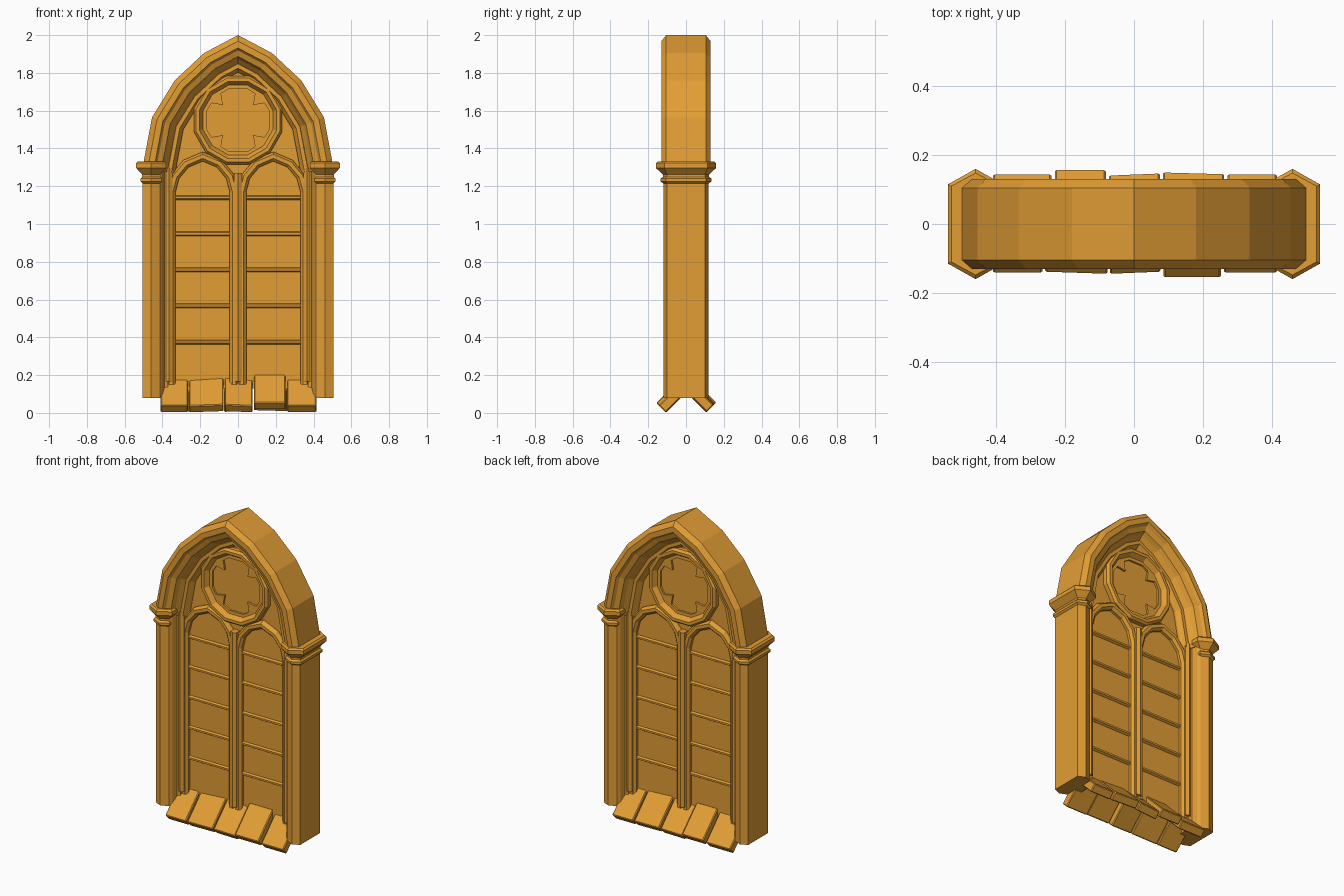
import bpy, bmesh, math
from mathutils import Vector

cube = bpy.data.objects.get("Cube")
if cube:
    bpy.data.objects.remove(cube)

# One warm ochre stone colour
stone = bpy.data.materials.new("ochre_stone")
stone.use_nodes = True
COLOUR = (0.76, 0.34, 0.035, 1)
stone.diffuse_color = COLOUR
stone.node_tree.nodes["Principled BSDF"].inputs["Base Color"].default_value = COLOUR


def finish(name, bm):
    bmesh.ops.recalc_face_normals(bm, faces=bm.faces)
    mesh = bpy.data.meshes.new(name)
    bm.to_mesh(mesh)
    bm.free()
    mesh.materials.append(stone)
    obj = bpy.data.objects.new(name, mesh)
    bpy.context.collection.objects.link(obj)
    return obj


def loft(name, loops, closed=False):
    """Skin matching loops of points; cap both ends unless closed."""
    bm = bmesh.new()
    rings = [[bm.verts.new(p) for p in loop] for loop in loops]
    pairs = list(zip(rings, rings[1:]))
    if closed:
        pairs.append((rings[-1], rings[0]))
    else:
        bm.faces.new(rings[0])
        bm.faces.new(rings[-1])
    for a, b in pairs:
        for i in range(len(a)):
            j = (i + 1) % len(a)
            bm.faces.new((a[i], a[j], b[j], b[i]))
    return finish(name, bm)


def offset(path, r, closed=False):
    """Move an x-z path to the left of its direction, with mitred corners."""
    pts = [Vector(p) for p in path]
    n = len(pts)
    result = []
    for i, p in enumerate(pts):
        before = p - pts[i - 1] if i or closed else pts[1] - p
        after = pts[(i + 1) % n] - p if i < n - 1 or closed else before
        n1, n2 = (Vector((-d.y, d.x)).normalized() for d in (before, after))
        m = (n1 + n2).normalized()
        result.append(p + m * (r / m.dot(n1)))
    return result


def sweep(name, path, half, closed=False):
    """Sweep a moulding section of (inset, depth), same on front and back."""
    section = half + [(r, -y) for r, y in reversed(half)]
    lines = [(offset(path, r, closed), y) for r, y in section]
    loops = [[(line[i].x, y, line[i].y) for line, y in lines] for i in range(len(path))]
    return loft(name, loops, closed)


def plate(name, outline, depth):
    return loft(name, [[(x, y, z) for x, z in outline] for y in (-depth, depth)])


def mirrored(right):
    """Complete a right-hand path that ends on the centre line."""
    return right + [(-x, z) for x, z in reversed(right[:-1])]


# Pointed outer arch with moulded rim and deep reveal
arch = mirrored([(.505, 1.3), (.455, 1.565), (.335, 1.76), (.18, 1.905), (0, 2)])
sweep("outer_arch", arch, [(0, .105), (.028, .13), (.06, .13), (.072, .112),
                           (.1, .1), (.112, .075), (.135, .045), (.145, .02)])
sweep("tracery_arch", arch, [(.125, .035), (.135, .05), (.155, .05), (.175, .02)])

# Backing wall of the window
wall = [(.39, .13)] + [tuple(p) for p in offset(arch, .14)] + [(-.39, .13)]
plate("window_panel", wall, .008)


# Side columns, capitals and jambs
def hexagon(cx, z, half_width, half_depth, rise):
    right = [(half_width, -half_depth), (half_width, half_depth)]
    pts = right + [(0, half_depth + rise)]
    pts += [(-x, -y) for x, y in pts]
    return [(cx + x, y, z) for x, y in pts]


CAPITAL = [(1.215, .045, .1, .02), (1.225, .056, .107, .028), (1.24, .056, .107, .028),
           (1.25, .047, .1, .022), (1.262, .047, .1, .022), (1.297, .08, .115, .045),
           (1.322, .08, .115, .045), (1.332, .07, .11, .038)]
JAMB = [(.43, .1), (.412, .1), (.4, .085), (.39, .05), (.37, .045)]
jamb_plan = JAMB + [(x, -y) for x, y in reversed(JAMB)]
for side, s in (("left", 1), ("right", -1)):
    loft(side + "_column", [hexagon(s * .46, z, .045, .1, .02) for z in (.08, 1.25)])
    loft(side + "_capital", [hexagon(s * .46, *level) for level in CAPITAL])
    loft(side + "_jamb", [[(s * x, y, z) for x, y in jamb_plan] for z in (.08, 1.3)])

# Twin lancets with glazing bars
for side, s in (("left", 1), ("right", -1)):
    cx = s * .187
    lancet = [(-x, z) for x, z in
              [(.143, .15), (.143, 1.17), (.125, 1.24), (.075, 1.3), (0, 1.332)]]
    lancet = [(cx + x, z) for x, z in mirrored(lancet)]
    sweep(side + "_lancet", lancet, [(0, .012), (0, .025), (.014, .04), (.034, .04), (.046, .02)])
    for i in range(5):
        z = .375 + i * .191
        bar = [(z - .012, .01), (z - .005, .022), (z + .006, .022), (z + .012, .01)]
        bar += [(h, -y) for h, y in reversed(bar)]
        loft(f"{side}_bar_{i + 1}", [[(cx + dx, y, h) for h, y in bar] for dx in (-.15, .15)])

# Slim shafts in front of the mullion and beside the lancets
for name, x, top in (("centre_shaft", 0, 1.27), ("left_shaft", .366, 1.3), ("right_shaft", -.366, 1.3)):
    loft(name, [hexagon(x, z, .02, .045, .012) for z in (.165, top)])

# Rose ring
ROSE_Z, SIDES = 1.55, 12


def circle(radius):
    angles = [(i + .5) * math.tau / SIDES for i in range(SIDES)]
    return [(radius * math.cos(a), ROSE_Z + radius * math.sin(a)) for a in angles]


sweep("rose_ring", circle(.242), [(0, .015), (0, .035), (.012, .05), (.03, .05), (.05, .018)], True)

# Rose plate pierced by a quatrefoil
lobe = [(.165, -.05), (.165, .05), (.14, .09), (.08, .08), (.09, .14)]
quatrefoil = []
for k in range(4):
    c, s = round(math.cos(k * math.pi / 2)), round(math.sin(k * math.pi / 2))
    quatrefoil += [(c * x - s * z, ROSE_Z + s * x + c * z) for x, z in lobe]
bm = bmesh.new()
edges = []
for outline in (circle(.2), quatrefoil):
    vs = [bm.verts.new((x, -.02, z)) for x, z in outline]
    edges += [bm.edges.new((vs[i - 1], vs[i])) for i in range(len(vs))]
bmesh.ops.triangle_fill(bm, edges=edges, use_beauty=True)
extruded = bmesh.ops.extrude_face_region(bm, geom=bm.faces[:], use_keep_orig=True)
moved = [g for g in extruded["geom"] if isinstance(g, bmesh.types.BMVert)]
bmesh.ops.translate(bm, verts=moved, vec=(0, .04, 0))
finish("rose_plate", bm)

# Sloping sill slabs: x start, x end, lift at each end
FRONT = [(-.41, -.266, -.006, -.006), (-.258, -.077, -.008, -.002), (-.07, .077, -.002, -.008),
         (.086, .252, .008, .008), (.261, .415, -.006, -.006)]
BACK = [(-.41, -.24, -.003, -.003), (-.23, -.082, .01, .01), (-.073, .075, -.006, 0),
        (.084, .262, .003, -.002), (.271, .415, -.003, -.003)]
SLAB = [(.15, .045), (.113, .008), (0, .121), (0, .195)]
for side, s, slabs in (("front", -1, FRONT), ("back", 1, BACK)):
    for i, (x0, x1, lift0, lift1) in enumerate(slabs):
        ends = [[(x, s * (y + d), z + d) for y, z in SLAB] for x, d in ((x0, lift0), (x1, lift1))]
        slab = loft(f"{side}_sill_slab_{i + 1}", ends)
        bevel = slab.modifiers.new("worn_edges", 'BEVEL')
        bevel.width = .005
        bevel.segments = 1
